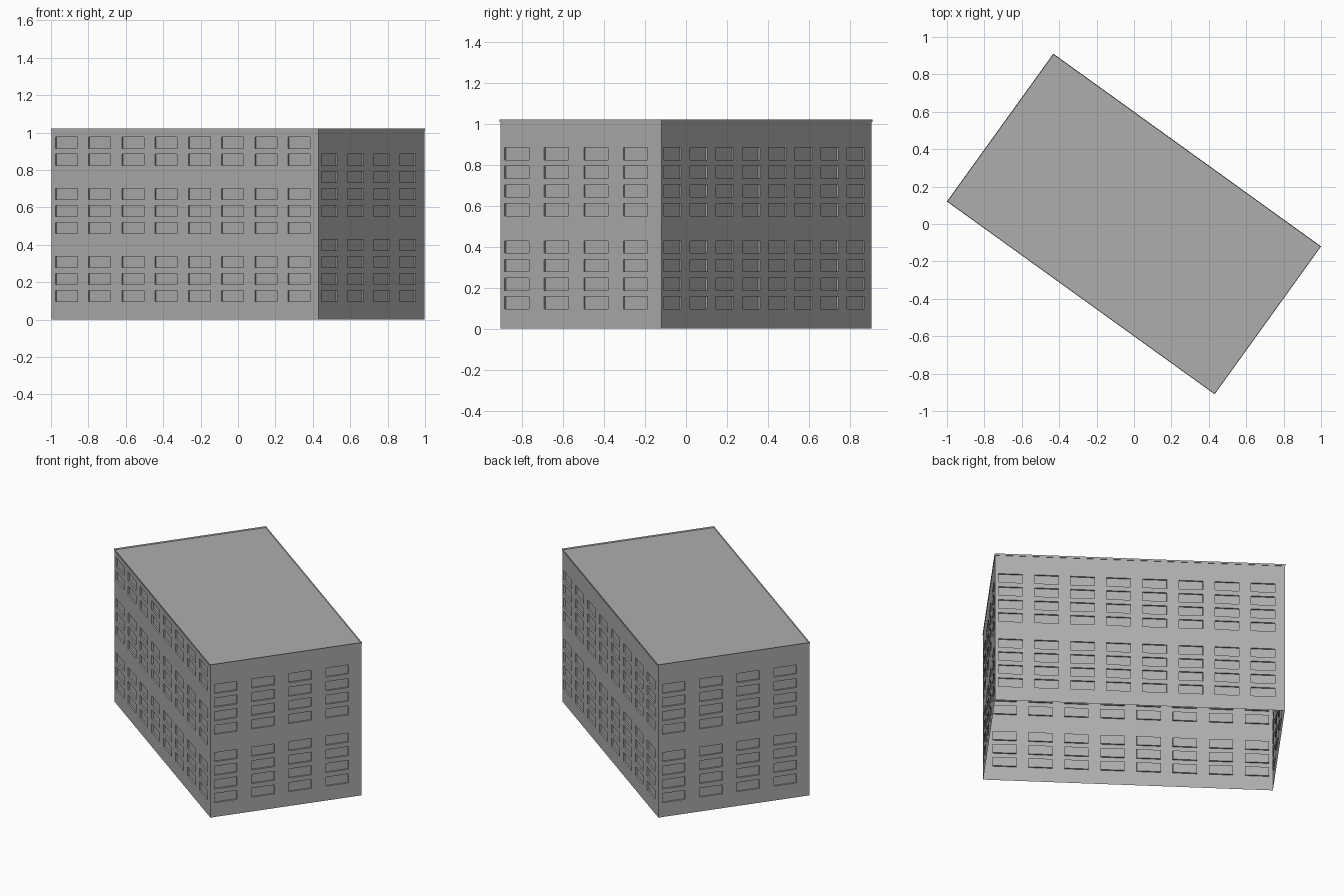
import bpy
import bmesh
import math
from mathutils import Matrix

cube = bpy.data.objects.get("Cube")
if cube:
    bpy.data.objects.remove(cube)

# Overall building sizes
HALF_LEN, HALF_WID = 0.879, 0.484
WALL_TOP, ROOF_TOP = 1.012, 1.022
TURN = math.radians(-35.75)
PANE_W, PANE_H, RECESS = 0.146, 0.06, 0.01
ROW_START, ROW_STEP = 0.096, 0.091

concrete = bpy.data.materials.new("concrete_grey")
concrete.use_nodes = True
GREY = (0.42, 0.42, 0.42, 1)
concrete.diffuse_color = GREY
concrete.node_tree.nodes["Principled BSDF"].inputs["Base Color"].default_value = GREY


def add_object(name, bm):
    mesh = bpy.data.meshes.new(name)
    bm.to_mesh(mesh)
    bm.free()
    mesh.materials.append(concrete)
    obj = bpy.data.objects.new(name, mesh)
    obj.rotation_euler.z = TURN
    bpy.context.collection.objects.link(obj)
    return obj


def add_wall(name, length, offset, angle, columns, margin, pitch, rows):
    """Wall sheet with a grid of shallow window recesses, facing -y before turning."""
    starts = [-length / 2 + margin + pitch * c for c in range(columns)]
    sills = [ROW_START + ROW_STEP * r for r in rows]
    xs = sorted([-length / 2, length / 2] + starts + [s + PANE_W for s in starts])
    zs = sorted([0, WALL_TOP] + sills + [s + PANE_H for s in sills])
    bm = bmesh.new()
    grid = [[bm.verts.new((x, -offset, z)) for x in xs] for z in zs]
    panes = []
    for j in range(len(zs) - 1):
        for i in range(len(xs) - 1):
            face = bm.faces.new((grid[j][i], grid[j][i + 1],
                                 grid[j + 1][i + 1], grid[j + 1][i]))
            # Odd cells in both directions are window panes
            if i % 2 and j % 2:
                panes.append(face)
    bm.normal_update()
    bmesh.ops.inset_individual(bm, faces=panes, thickness=0, depth=-RECESS)
    bm.transform(Matrix.Rotation(angle, 4, 'Z'))
    add_object(name, bm)


# Storeys: the front has a stagger of rows different from the other walls
front_rows = [0, 1, 2, 4, 5, 6, 8, 9]
other_rows = [0, 1, 2, 3, 5, 6, 7, 8]
LONG, SHORT = 2 * HALF_LEN, 2 * HALF_WID

add_wall("front_wall", LONG, HALF_WID, 0, 8, 0.024, 0.219, front_rows)
add_wall("back_wall", LONG, HALF_WID, math.pi, 8, 0.02, 0.219, other_rows)
add_wall("left_end_wall", SHORT, HALF_LEN, math.pi / 2, 4, 0.026, 0.238, other_rows)
add_wall("right_end_wall", SHORT, HALF_LEN, -math.pi / 2, 4, 0.026, 0.238, other_rows)

# Roof slab with a thin raised rim
LIP = 0.003
base = WALL_TOP - 0.002
bm = bmesh.new()
bmesh.ops.create_cube(bm, size=1)
bmesh.ops.scale(bm, verts=bm.verts,
                vec=(LONG + 2 * LIP, SHORT + 2 * LIP, ROOF_TOP - base))
bmesh.ops.translate(bm, verts=bm.verts, vec=(0, 0, (ROOF_TOP + base) / 2))
bm.normal_update()
top = [f for f in bm.faces if f.normal.z > 0.9]
bmesh.ops.inset_region(bm, faces=top, thickness=0.004)
bmesh.ops.translate(bm, verts=list(top[0].verts), vec=(0, 0, -0.008))
add_object("roof_slab", bm)
